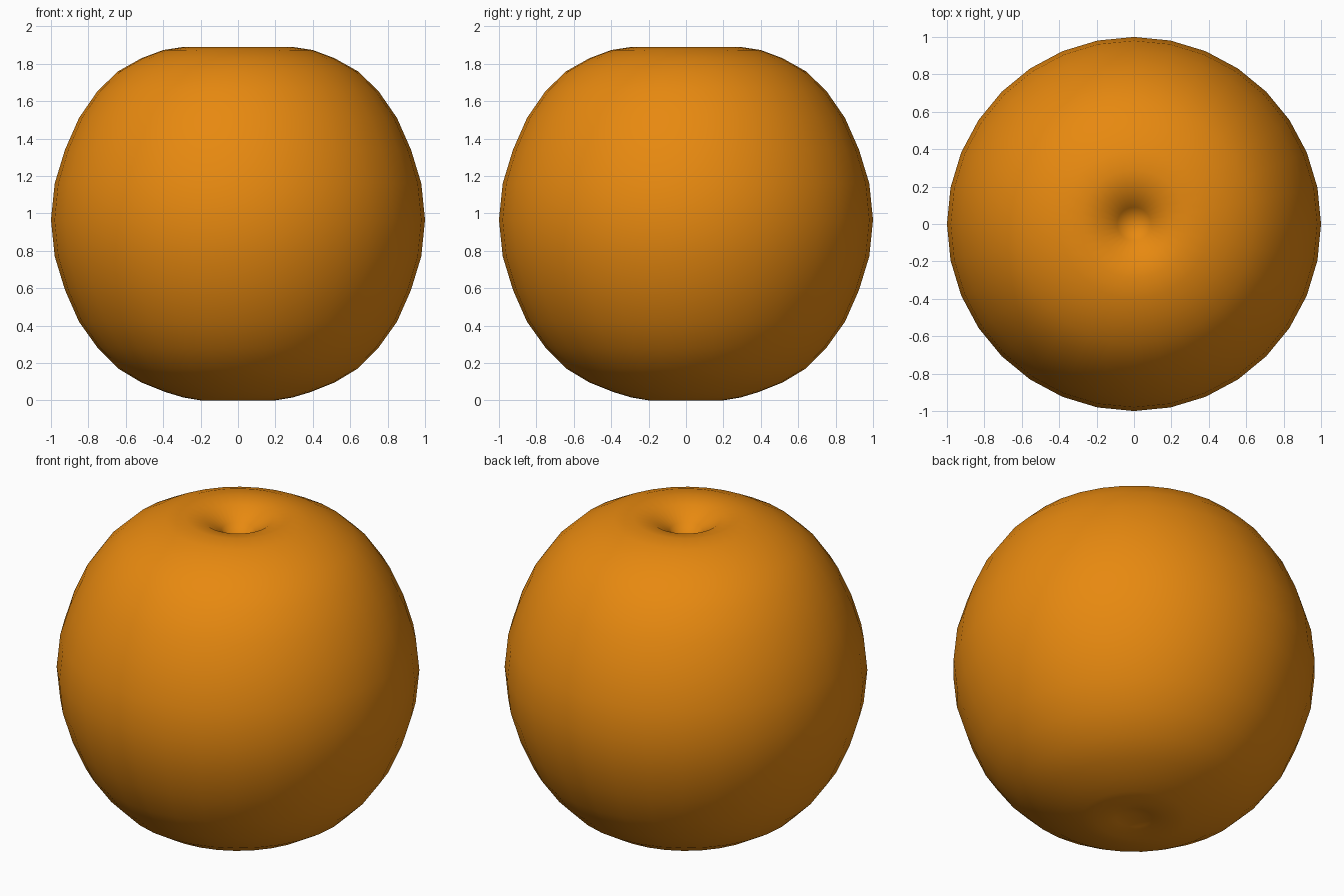
import bpy, bmesh, math

if "Cube" in bpy.data.objects:
    bpy.data.objects.remove(bpy.data.objects["Cube"])

# Fruit profile (radius, height) from bottom dimple to stem pit
profile = [(0.1, 0.015), (0.2, 0.0), (0.29, 0.015), (0.39, 0.045), (0.515, 0.095),
           (0.64, 0.17), (0.75, 0.28), (0.85, 0.42), (0.925, 0.59), (0.98, 0.77),
           (1.0, 0.965), (0.98, 1.16), (0.925, 1.34), (0.85, 1.51), (0.75, 1.655),
           (0.64, 1.76), (0.515, 1.83), (0.4, 1.873), (0.29, 1.89), (0.19, 1.873),
           (0.09, 1.81)]
SIDES = 32

bm = bmesh.new()
rings = [[bm.verts.new((r * math.cos(2 * math.pi * i / SIDES),
                        r * math.sin(2 * math.pi * i / SIDES), z))
          for i in range(SIDES)] for r, z in profile]
bottom = bm.verts.new((0, 0, 0.04))
pit = bm.verts.new((0, 0, 1.7))
for i in range(SIDES):
    j = (i + 1) % SIDES
    for a, b in zip(rings, rings[1:]):
        bm.faces.new((a[i], a[j], b[j], b[i]))
    bm.faces.new((bottom, rings[0][j], rings[0][i]))
    bm.faces.new((pit, rings[-1][i], rings[-1][j]))
for f in bm.faces:
    f.smooth = True

mesh = bpy.data.meshes.new("fruit_body")
bm.to_mesh(mesh)
bm.free()
fruit = bpy.data.objects.new("fruit_body", mesh)
bpy.context.collection.objects.link(fruit)

# Orange skin
skin = bpy.data.materials.new("orange_skin")
skin.diffuse_color = (0.8, 0.25, 0.005, 1)
skin.use_nodes = True
skin.node_tree.nodes["Principled BSDF"].inputs["Base Color"].default_value = skin.diffuse_color
mesh.materials.append(skin)
